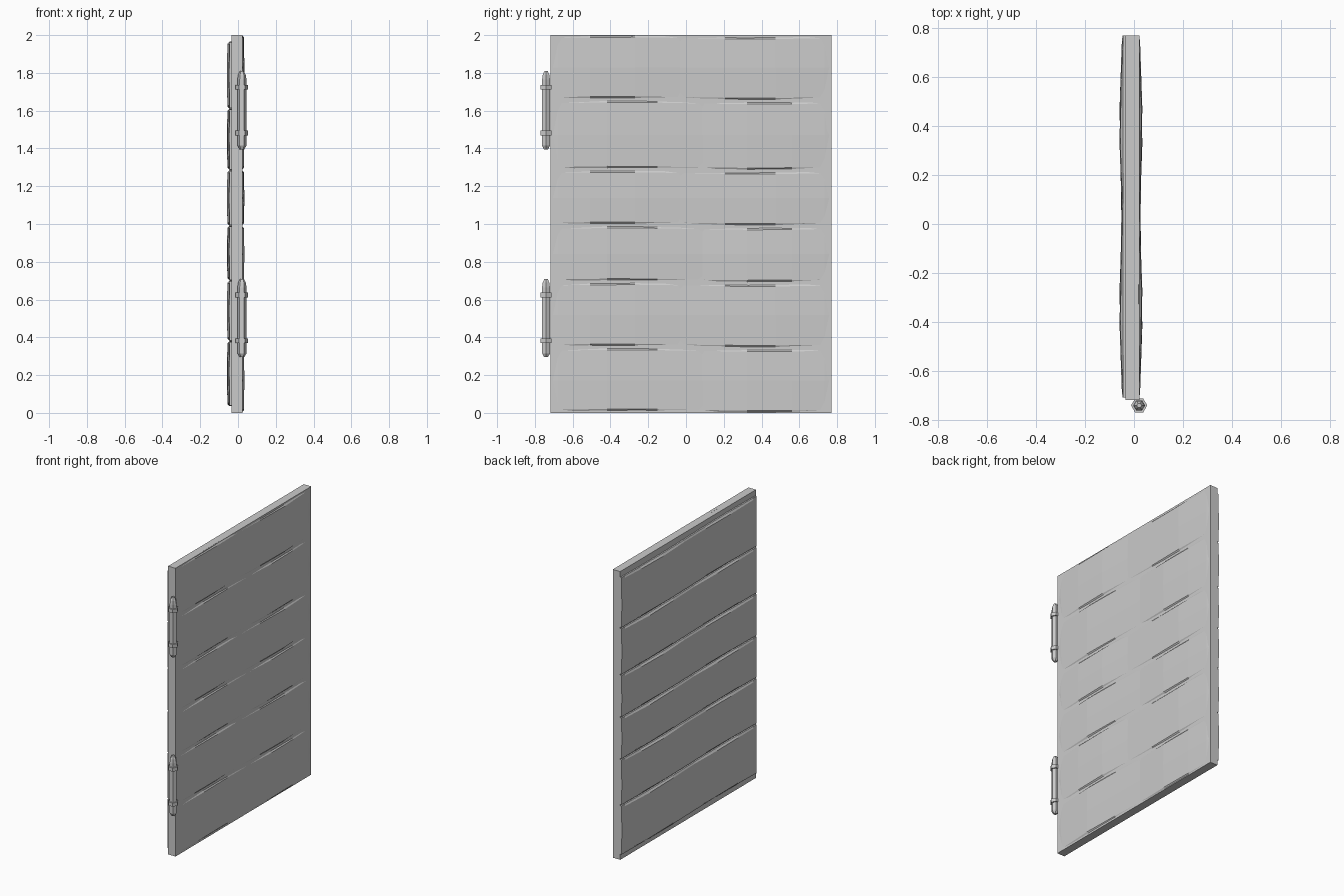
import bpy, bmesh, math

if "Cube" in bpy.data.objects:
    bpy.data.objects.remove(bpy.data.objects["Cube"])


def finish(name, bm):
    bmesh.ops.recalc_face_normals(bm, faces=bm.faces[:])
    me = bpy.data.meshes.new(name)
    bm.to_mesh(me)
    bm.free()
    ob = bpy.data.objects.new(name, me)
    bpy.context.collection.objects.link(ob)
    return ob


def loft(name, rings):
    bm = bmesh.new()
    rows = [[bm.verts.new(p) for p in r] for r in rings]
    n = len(rows[0])
    for a, b in zip(rows, rows[1:]):
        for i in range(n):
            j = (i + 1) % n
            bm.faces.new((a[i], a[j], b[j], b[i]))
    bm.faces.new(rows[0])
    bm.faces.new(rows[-1])
    return finish(name, bm)


def slab(name, x0, x1, y0, y1, z0, z1):
    return loft(name, [[(x0, y, z0), (x1, y, z0), (x1, y, z1), (x0, y, z1)]
                       for y in (y0, y1)])


# Hand-hewn plank: wavy edges, softly varying thickness, one chipped corner
def plank(name, side, x_back, x_face, y0, y1, z0, z1, flip):
    h = z1 - z0
    rings = []
    for t in (0, 0.025, 0.14, 0.3, 0.46, 0.62, 0.8, 0.975, 1):
        y = y1 - t * (y1 - y0) if flip else y0 + t * (y1 - y0)
        f = (y - y0) / (y1 - y0)
        wave = 0.005 * math.sin(2 * math.pi * f)
        lo = 0.004 + (wave if f < 0.5 else wave * 0.8)
        hi = h - 0.004 + wave
        lo, hi = (h - hi, h - lo) if flip else (lo, hi)
        bulge = 0.005 * -math.cos(4 * math.pi * f)
        chip = 0.09 if t == 0 else 0
        end = 0.003 if t in (0, 1) else 0
        face = x_face + side * (bulge - end)
        edge = x_face - side * 0.008
        mid = face + side * 0.003
        sec = [(x_back, lo), (edge, lo), (face, lo + 0.012 + chip),
               (mid, h * 0.5), (face, hi - 0.012), (edge, hi), (x_back, hi)]
        rings.append([(x, y, z1 - u if flip else z0 + u) for x, u in sec])
    return loft(name, rings)


# Door core
slab("door_core", -0.034, 0.023, -0.718, 0.77, 0, 2)

# Planks on both faces
seams_right = [0.0, 0.345, 0.69, 0.99, 1.285, 1.655, 2.0]
seams_left = [0.035, 0.38, 0.70, 0.99, 1.285, 1.61, 1.965]
for i in range(6):
    plank(f"right_plank_{i + 1}", 1, 0.0, 0.027, -0.716, 0.77,
          seams_right[i], seams_right[i + 1], i % 2 == 0)
    plank(f"left_plank_{i + 1}", -1, -0.033, -0.052, -0.708, 0.77,
          seams_left[i], seams_left[i + 1], i % 2 == 1)


# Six-sided lathe used for the hinges
def hex_lathe(name, cx, cy, profile):
    return loft(name, [[(cx + r * math.cos(k * math.pi / 3),
                         cy + r * math.sin(k * math.pi / 3), z) for k in range(6)]
                       for r, z in profile])


# Hinge pins with collars
for label, base in (("lower", 0.295), ("upper", 1.395)):
    hex_lathe(f"{label}_hinge_pin", 0.021, -0.741,
              [(0.012, base), (0.024, base + 0.02), (0.024, base + 0.37),
               (0.020, base + 0.395), (0.010, base + 0.415)])
    for n, dz in enumerate((0.074, 0.317)):
        hex_lathe(f"{label}_hinge_collar_{n + 1}", 0.021, -0.741,
                  [(0.033, base + dz), (0.033, base + dz + 0.025)])
